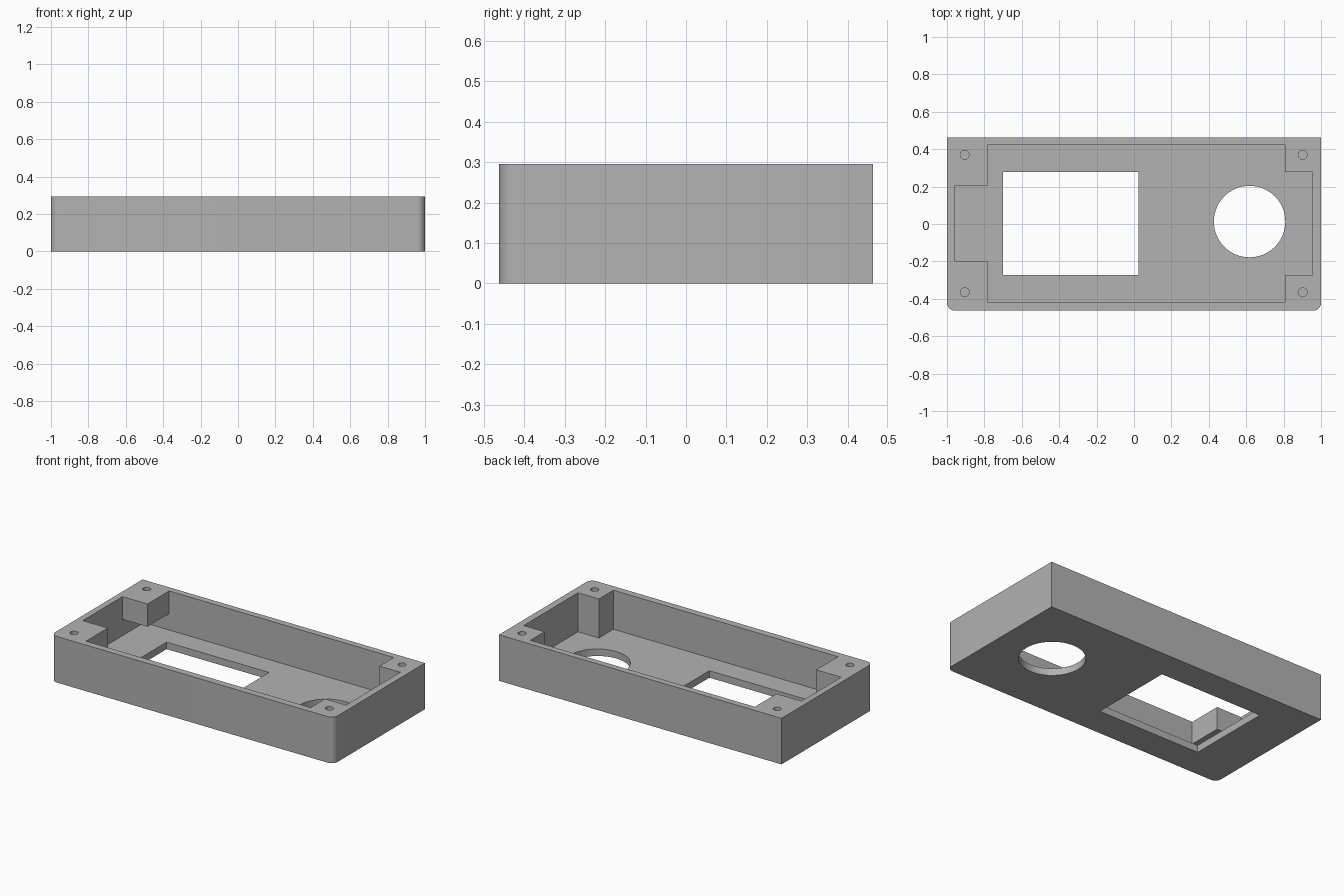
import bpy, bmesh, math

if "Cube" in bpy.data.objects:
    bpy.data.objects.remove(bpy.data.objects["Cube"], do_unlink=True)

HEIGHT, FLOOR, LEDGE = 0.295, 0.045, 0.15   # rim, tray floor, underside of short posts
BACK, FRONT = 0.463, -0.463

grey = bpy.data.materials.new("plain_grey")
grey.use_nodes = True
grey.diffuse_color = (0.45, 0.45, 0.45, 1)
grey.node_tree.nodes["Principled BSDF"].inputs["Base Color"].default_value = (0.45, 0.45, 0.45, 1)


def prism(name, outline, low, high):
    """Extrude a plan outline between two heights."""
    bm = bmesh.new()
    base = bm.faces.new([bm.verts.new((x, y, low)) for x, y in outline])
    top = bmesh.ops.extrude_face_region(bm, geom=[base])["geom"]
    for v in top:
        if isinstance(v, bmesh.types.BMVert):
            v.co.z = high
    bmesh.ops.recalc_face_normals(bm, faces=bm.faces)
    mesh = bpy.data.meshes.new(name)
    bm.to_mesh(mesh)
    bm.free()
    mesh.materials.append(grey)
    obj = bpy.data.objects.new(name, mesh)
    bpy.context.collection.objects.link(obj)
    return obj


def arc(x, y, radius, start, end, steps):
    angles = [math.radians(start + (end - start) * i / steps) for i in range(steps + 1)]
    return [(x + radius * math.cos(a), y + radius * math.sin(a)) for a in angles]


def circle(x, y, radius, sides):
    return arc(x, y, radius, 0, 360, sides)[:-1]


def rectangle(x0, x1, y0, y1):
    return [(x0, y0), (x1, y0), (x1, y1), (x0, y1)]


def cut(target, outline, low, high):
    """Subtract a prism and discard the cutter."""
    cutter = prism("cutter", outline, low, high)
    cutter.hide_render = True
    mod = target.modifiers.new("cut", "BOOLEAN")
    mod.operation, mod.solver, mod.object = "DIFFERENCE", "EXACT", cutter
    bpy.context.view_layer.objects.active = target
    bpy.ops.object.modifier_apply(modifier=mod.name)
    bpy.data.objects.remove(cutter, do_unlink=True)


# Outer block with the two front corners rounded
r = 0.042
outer = ([(1, BACK), (-1, BACK)]
         + arc(-1 + r, FRONT + r, r, 180, 270, 10)
         + arc(1 - r, FRONT + r, r, 270, 360, 10))
case = prism("enclosure_tray", outer, 0, HEIGHT)

# Main cavity, stepping inward around the four corner posts
left, right, post_l, post_r = -0.96, 0.955, -0.783, 0.807
near, far = -0.418, 0.422
cavity = [(left, -0.198), (post_l, -0.198), (post_l, near), (post_r, near),
          (post_r, -0.272), (right, -0.272), (right, 0.277), (post_r, 0.277),
          (post_r, far), (post_l, far), (post_l, 0.203), (left, 0.203)]
cut(case, cavity, FLOOR, HEIGHT + 0.1)

# Undercut below the two short posts
cut(case, rectangle(left, -0.5, near, far), FLOOR, LEDGE)

# Rectangular window and round opening through the floor
cut(case, rectangle(-0.70, 0.025, -0.272, 0.278), -0.1, FLOOR + 0.05)
cut(case, circle(0.618, 0.013, 0.191, 64), -0.1, FLOOR + 0.05)

# Blind screw holes in the posts
for x in (-0.905, 0.902):
    for y in (-0.365, 0.37):
        cut(case, circle(x, y, 0.024, 24), LEDGE + 0.02, HEIGHT + 0.1)

# Smooth only the rounded surfaces
bpy.ops.object.select_all(action="DESELECT")
case.select_set(True)
bpy.context.view_layer.objects.active = case
bpy.ops.object.shade_smooth_by_angle(angle=math.radians(30))
